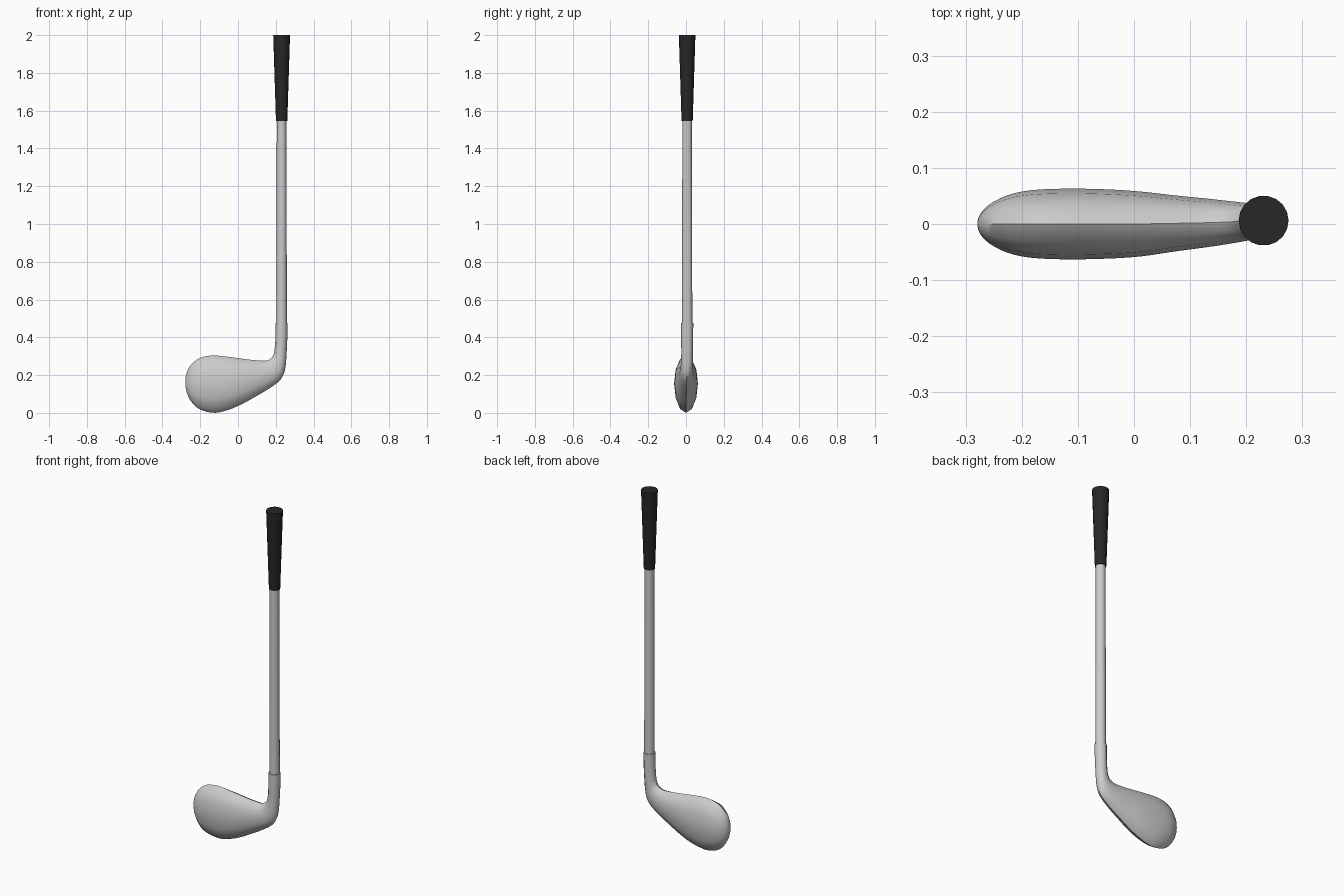
import bpy, bmesh, math
from mathutils import Vector

if "Cube" in bpy.data.objects:
    bpy.data.objects.remove(bpy.data.objects["Cube"])

AX, AY = 0.231, 0.006  # shaft axis


def loft(name, rings, angle=40):
    bm = bmesh.new()
    vs = [[bm.verts.new(p) for p in ring] for ring in rings]
    n = len(vs[0])
    for a, b in zip(vs, vs[1:]):
        for i in range(n):
            j = (i + 1) % n
            bm.faces.new((a[i], a[j], b[j], b[i]))
    bm.faces.new(vs[0])
    bm.faces.new(vs[-1])
    bmesh.ops.recalc_face_normals(bm, faces=bm.faces)
    me = bpy.data.meshes.new(name)
    bm.to_mesh(me)
    bm.free()
    ob = bpy.data.objects.new(name, me)
    bpy.context.collection.objects.link(ob)
    bpy.context.view_layer.objects.active = ob
    ob.select_set(True)
    bpy.ops.object.shade_smooth_by_angle(angle=math.radians(angle))
    ob.select_set(False)
    return ob


def section(tx, tz, bx, bz, half, y, n=12):
    # elliptical ring spanning a top point and a bottom point
    mid = Vector(((tx + bx) / 2, y, (tz + bz) / 2))
    up = Vector((tx, y, tz)) - mid
    return [mid + up * math.cos(2 * math.pi * i / n)
            + Vector((0, half * math.sin(2 * math.pi * i / n), 0)) for i in range(n)]


def smooth(rows, steps=3):
    # Catmull-Rom refinement of the section table
    pts = [rows[0]] + rows + [rows[-1]]
    out = []
    for p0, p1, p2, p3 in zip(pts, pts[1:], pts[2:], pts[3:]):
        for k in range(steps):
            t = k / steps
            out.append([0.5 * (2 * b + (c - a) * t + (2 * a - 5 * b + 4 * c - d) * t * t
                               + (3 * b - a - 3 * c + d) * t ** 3)
                        for a, b, c, d in zip(p0, p1, p2, p3)])
    return out + [rows[-1]]


# club head flowing into the hosel: top x,z / bottom x,z / half thickness / y
head = [
    (-0.279, 0.170, -0.279, 0.150, 0.004, 0),
    (-0.275, 0.200, -0.273, 0.115, 0.018, 0),
    (-0.260, 0.239, -0.255, 0.075, 0.035, 0),
    (-0.230, 0.273, -0.222, 0.038, 0.051, 0),
    (-0.190, 0.295, -0.180, 0.017, 0.060, 0),
    (-0.130, 0.304, -0.120, 0.008, 0.063, 0),
    (-0.060, 0.298, -0.050, 0.023, 0.062, 0),
    (0.000, 0.290, 0.020, 0.051, 0.058, 0),
    (0.060, 0.282, 0.085, 0.085, 0.050, 0.001),
    (0.115, 0.277, 0.150, 0.121, 0.043, 0.002),
    (0.150, 0.277, 0.205, 0.157, 0.037, 0.003),
    (0.175, 0.289, 0.236, 0.192, 0.033, 0.004),
    (0.189, 0.312, 0.251, 0.240, 0.031, 0.005),
    (0.195, 0.350, 0.257, 0.310, 0.031, AY),
    (0.198, 0.400, 0.261, 0.390, 0.032, AY),
    (0.198, 0.475, 0.263, 0.475, 0.0325, AY),
]
loft("club_head", [section(*r) for r in smooth(head)])


def ring(z, r, n=18):
    return section(AX - r, z, AX + r, z, r, AY, n)


# tapered shaft
loft("shaft", [ring(0.40, 0.028), ring(1.60, 0.0255)])

# flared rubber grip
grip = loft("grip", [ring(1.545, 0.030), ring(2.0, 0.0445)])
mat = bpy.data.materials.new("black_rubber")
mat.diffuse_color = (0.02, 0.02, 0.02, 1)
mat.use_nodes = True
mat.node_tree.nodes["Principled BSDF"].inputs["Base Color"].default_value = mat.diffuse_color
grip.data.materials.append(mat)

# rest the sole exactly on the ground
low = min(v.co.z for v in bpy.data.objects["club_head"].data.vertices)
for v in bpy.data.objects["club_head"].data.vertices:
    if v.co.z < 0.15:
        v.co.z -= low * (1 - v.co.z / 0.15)
